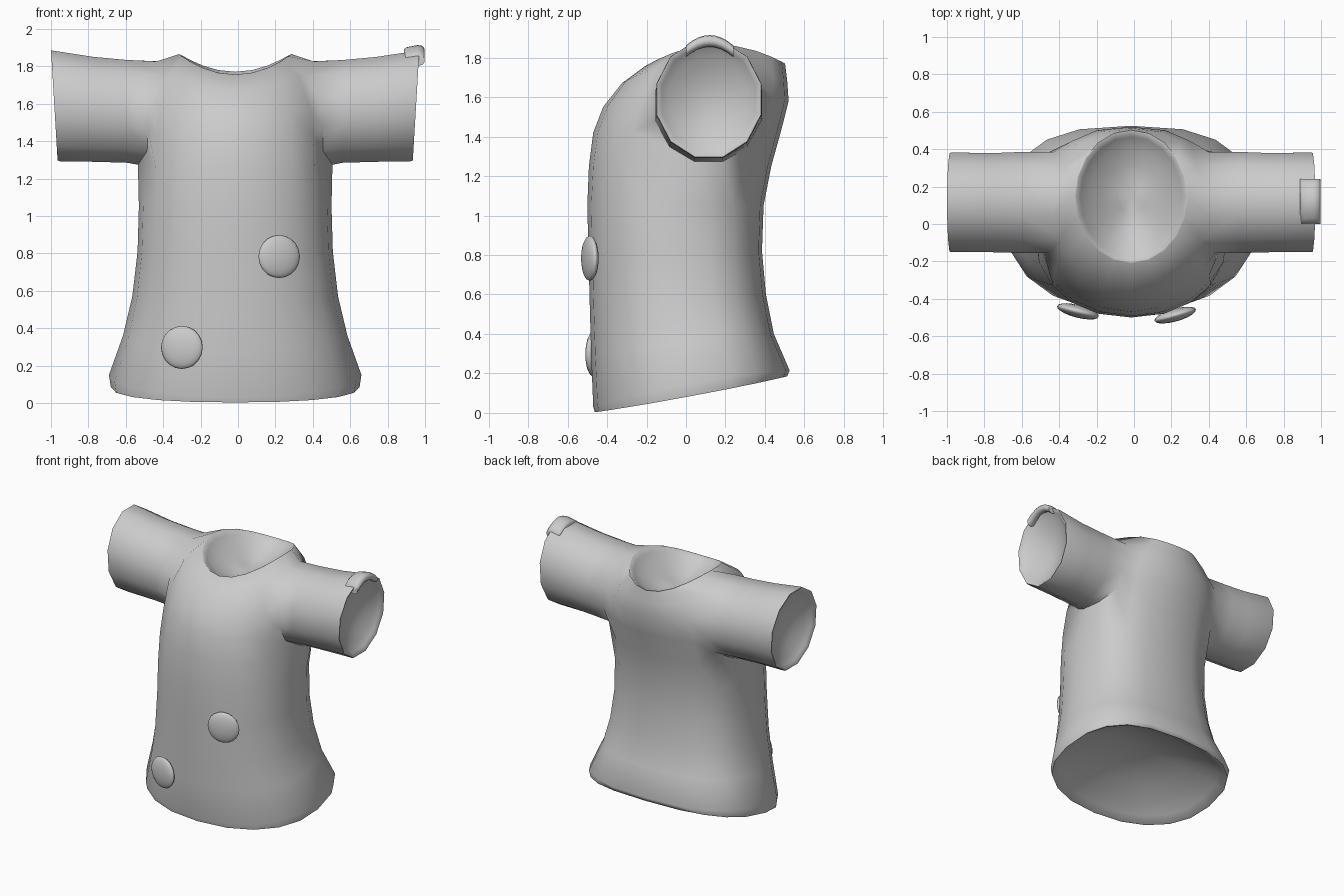
import bpy, bmesh, math
from mathutils import Vector

if "Cube" in bpy.data.objects:
    bpy.data.objects.remove(bpy.data.objects["Cube"])

cloth = bpy.data.materials.new("grey_cloth")
cloth.diffuse_color = (0.6, 0.6, 0.6, 1)
cloth.use_nodes = True
cloth.node_tree.nodes["Principled BSDF"].inputs["Base Color"].default_value = cloth.diffuse_color
CX = -0.015  # centre line of the shirt
N = 20       # sides of the torso


def spow(v, p):
    return math.copysign(abs(v) ** p, v)


def bridge(bm, a, b):
    n = len(a)
    for i in range(n):
        j = (i + 1) % n
        bm.faces.new((a[i], a[j], b[j], b[i]))


def fan(bm, loop, point):
    cv = bm.verts.new(point)
    for i in range(len(loop)):
        bm.faces.new((loop[i], loop[(i + 1) % len(loop)], cv))


def dish(bm, loop, direction, depth, rim):
    """Thin rim followed by a hollow bowl that closes the opening."""
    d = Vector(direction)
    base = [v.co.copy() for v in loop]
    centre = sum(base, Vector()) / len(base)
    for s in (rim, 0.9, 0.75, 0.5, 0.25):
        drop = d * (0 if s == rim else depth * (1 - s * s))
        ring = [bm.verts.new(centre + (p - centre) * s + drop) for p in base]
        bridge(bm, loop, ring)
        loop = ring
    fan(bm, loop, centre + d * depth)


def smooth(ob, angle):
    bpy.ops.object.select_all(action='DESELECT')
    ob.select_set(True)
    bpy.context.view_layer.objects.active = ob
    bpy.ops.object.shade_smooth_by_angle(angle=math.radians(angle))


def add_object(name, bm, angle):
    bmesh.ops.recalc_face_normals(bm, faces=bm.faces)
    me = bpy.data.meshes.new(name)
    bm.to_mesh(me)
    bm.free()
    me.materials.append(cloth)
    ob = bpy.data.objects.new(name, me)
    bpy.context.collection.objects.link(ob)
    smooth(ob, angle)


# Torso: front z, front y, back z, back y, half width, side z, front and back squareness
levels = [
    (0.003, -0.462, 0.185, 0.512, 0.665, 0.085, 0.9, 0.76),
    (0.030, -0.470, 0.215, 0.525, 0.675, 0.15, 0.9, 0.76),
    (0.28, -0.480, 0.40, 0.445, 0.60, 0.36, 0.9, 0.76),
    (0.52, -0.487, 0.60, 0.405, 0.55, 0.57, 0.9, 0.76),
    (0.80, -0.494, 0.82, 0.385, 0.522, 0.81, 0.9, 0.76),
    (1.05, -0.500, 1.05, 0.393, 0.515, 1.05, 0.92, 0.76),
    (1.25, -0.492, 1.25, 0.432, 0.52, 1.25, 0.97, 0.78),
    (1.42, -0.470, 1.43, 0.482, 0.52, 1.43, 1.02, 0.82),
    (1.55, -0.420, 1.58, 0.520, 0.495, 1.60, 1.02, 0.84),
    (1.67, -0.325, 1.68, 0.513, 0.42, 1.79, 1.0, 0.9),
    (1.755, -0.21, 1.77, 0.502, 0.302, 1.865, 1.0, 1.0),
]
bm = bmesh.new()
grid = []
for zf, yf, zb, yb, hw, zs, pf, pb in levels:
    ym, zm = (yf + yb) / 2, (zf + zb) / 2
    row = []
    for i in range(N):
        t = math.tau * i / N
        p = pb if math.cos(t) > 0 else pf
        c, s = spow(math.cos(t), p), spow(math.sin(t), p)
        z = zm + c * (zb - zf) / 2 + (zs - zm) * math.sin(t) ** 2
        row.append(bm.verts.new((CX + hw * s, ym + c * (yb - yf) / 2, z)))
    grid.append(row)

# Torso faces, leaving a three by three hole on each side for the sleeves
for k in range(len(grid) - 1):
    for i in range(N):
        if 6 <= k <= 8 and i in (3, 4, 5, 14, 15, 16):
            continue
        j = (i + 1) % N
        bm.faces.new((grid[k][i], grid[k][j], grid[k + 1][j], grid[k + 1][i]))
dish(bm, grid[0], (0, 0, 1), 0.19, 0.985)
dish(bm, grid[-1], (0, 0, -1), 0.16, 0.98)

# Sleeves: distance from centre, bottom z, top z, front y, back y, end slant
stations = [
    (0.575, 1.283, 1.835, -0.157, 0.387, 0),
    (0.75, 1.288, 1.852, -0.152, 0.380, 0.008),
    (0.955, 1.291, 1.885, -0.152, 0.384, 0.018),
    (0.967, 1.295, 1.885, -0.149, 0.381, 0.018),
]
border = [(6, 3), (6, 4), (6, 5), (6, 6), (7, 6), (8, 6),
          (9, 6), (9, 5), (9, 4), (9, 3), (8, 3), (7, 3)]
for side in (-1, 1):
    loop = [grid[k][i if side > 0 else N - i] for k, i in border]
    angles = [math.radians(315 - 30 * i) for i in range(12)]
    # Round the armhole
    for v, a in zip(loop, angles):
        v.co.y = 0.115 + 0.28 * math.cos(a)
        v.co.z = 1.55 + 0.286 * math.sin(a)
    # Pull the front of the armhole in towards the chest
    for v in loop[3:7]:
        v.co.x -= side * 0.025
    for x, zb, zt, yf, yb, slant in stations:
        ring = [bm.verts.new((CX + side * (x + slant * math.sin(a)),
                              (yf + yb) / 2 + math.cos(a) * (yb - yf) / 2 * 1.03,
                              (zb + zt) / 2 + math.sin(a) * (zt - zb) / 2 * 1.03))
                for a in angles]
        bridge(bm, loop, ring)
        loop = ring
    dish(bm, loop, (-side, 0, 0), 0.10, 0.975)
add_object("shirt", bm, 60)

# Buttons on the front
for name, x, y, z, turn in (("upper_button", 0.22, -0.487, 0.783, 0.27),
                            ("lower_button", -0.30, -0.467, 0.297, -0.25)):
    bpy.ops.mesh.primitive_uv_sphere_add(segments=20, ring_count=10, radius=1, location=(x, y, z))
    button = bpy.context.object
    button.name = name
    button.scale = (0.115, 0.115, 0.034)
    button.rotation_euler = (math.pi / 2, 0, turn)
    button.data.materials.append(cloth)
    smooth(button, 60)

# Curved tab over the cuff edge, hooked down at its outer side
hook = [(0.887, 1.855), (0.887, 1.89), (0.90, 1.902), (0.96, 1.914), (0.985, 1.91),
        (0.998, 1.893), (0.998, 1.875), (0.988, 1.862), (0.968, 1.855), (0.95, 1.862)]
bm = bmesh.new()
rings = []
for i in range(9):
    u = i / 4 - 1
    rings.append([bm.verts.new((x, 0.12 + 0.12 * u, z - 0.052 * u * u)) for x, z in hook])
for a, b in zip(rings, rings[1:]):
    bridge(bm, a, b)
for end in (rings[0], rings[-1]):
    fan(bm, end, sum((v.co for v in end), Vector()) / len(end))
add_object("cuff_tab", bm, 60)
